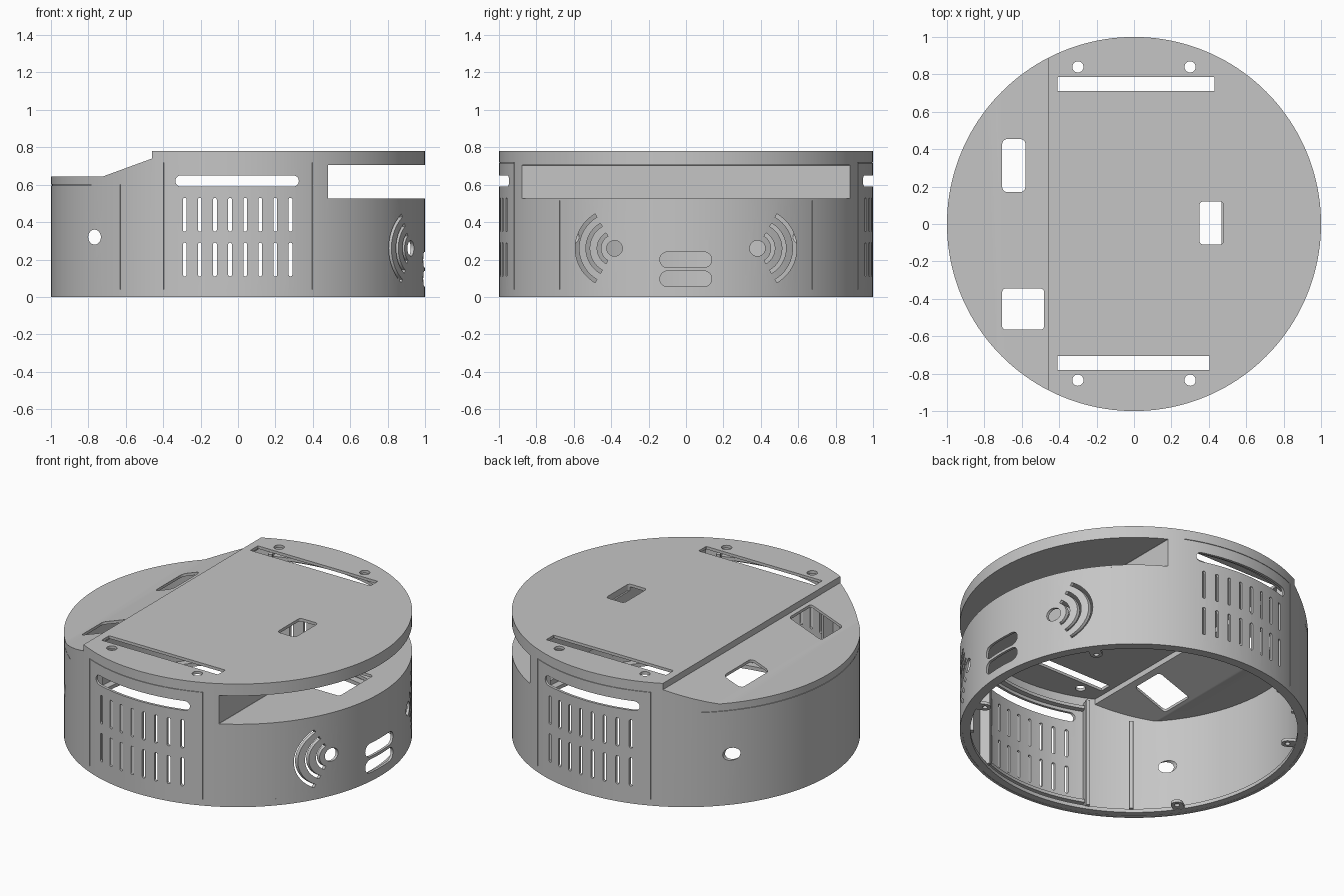
import bpy, bmesh, math
from mathutils import Matrix

old = bpy.data.objects.get("Cube")
if old:
    bpy.data.objects.remove(old, do_unlink=True)

grey = bpy.data.materials.new("matte grey")
grey.use_nodes = True
COLOR = (0.56, 0.56, 0.56, 1)
grey.diffuse_color = COLOR
grey.node_tree.nodes["Principled BSDF"].inputs["Base Color"].default_value = COLOR

# Maps profile (u, v) and extrusion w to x, y, z
AXES = {"x": lambda u, v, w: (w, u, v),
        "y": lambda u, v, w: (u, w, v),
        "z": lambda u, v, w: (u, v, w)}
INNER = 0.984  # inside radius of the thin wall


def prism(bm, pts, axis, lo, hi):
    """Extrude a closed 2D profile along an axis."""
    rows = [[bm.verts.new(AXES[axis](u, v, w)) for u, v in pts] for w in (lo, hi)]
    n = len(pts)
    faces = [bm.faces.new(rows[0]), bm.faces.new(rows[1])]
    for i in range(n):
        j = (i + 1) % n
        faces.append(bm.faces.new((rows[0][i], rows[0][j], rows[1][j], rows[1][i])))
    bmesh.ops.recalc_face_normals(bm, faces=faces)


def make(name, bm):
    mesh = bpy.data.meshes.new(name)
    bm.to_mesh(mesh)
    bm.free()
    obj = bpy.data.objects.new(name, mesh)
    bpy.context.collection.objects.link(obj)
    mesh.materials.append(grey)
    return obj


def solid(name, *args):
    bm = bmesh.new()
    prism(bm, *args)
    return make(name, bm)


def boolean(obj, tool, operation):
    mod = obj.modifiers.new("cut", "BOOLEAN")
    mod.object, mod.operation, mod.solver = tool, operation, "EXACT"
    mod.use_self = True
    bpy.context.view_layer.objects.active = obj
    bpy.ops.object.modifier_apply(modifier=mod.name)
    bpy.data.objects.remove(tool, do_unlink=True)


def smooth(obj):
    bpy.ops.object.select_all(action="DESELECT")
    obj.select_set(True)
    bpy.context.view_layer.objects.active = obj
    bpy.ops.object.shade_smooth_by_angle(angle=math.radians(30))


def ellipse(cx, cy, rx, ry, n=24):
    return [(cx + rx * math.cos(math.tau * i / n), cy + ry * math.sin(math.tau * i / n))
            for i in range(n)]


def rounded(x0, x1, y0, y1, r, n=6):
    """Rounded rectangle; r of half the short side gives a stadium."""
    r = min(r, (x1 - x0) / 2 - 0.0005, (y1 - y0) / 2 - 0.0005)
    corners = [(x1 - r, y1 - r), (x0 + r, y1 - r), (x0 + r, y0 + r), (x1 - r, y0 + r)]
    return [(cx + r * math.cos(math.pi / 2 * (k + i / n)), cy + r * math.sin(math.pi / 2 * (k + i / n)))
            for k, (cx, cy) in enumerate(corners) for i in range(n + 1)]


def sector(cx, cy, r0, r1, a0, a1, n=24):
    """Annular sector, angles in degrees."""
    angles = [math.radians(a0 + (a1 - a0) * i / n) for i in range(n + 1)]
    ring = [(r1, a) for a in angles] + [(r0, a) for a in reversed(angles)]
    return [(cx + r * math.cos(a), cy + r * math.sin(a)) for r, a in ring]


# Outer form: a drum with a lowered, sloping left shoulder
body = solid("housing", ellipse(0, 0, 1, 1, 160), "z", 0, 1)
roof = [(-1.1, -0.1), (1.1, -0.1), (1.1, 0.78), (-0.46, 0.78), (-0.46, 0.74),
        (-0.72, 0.645), (-1.1, 0.645)]
boolean(body, solid("roof_form", roof, "y", -1.1, 1.1), "INTERSECT")

# Inner cavity, leaving thin walls and the scanner bay's floor and back
cavity = solid("cavity", ellipse(0, 0, INNER, INNER, 160), "z", -0.2, 1)
ceiling = [(-1.1, -0.1), (1.1, -0.1), (1.1, 0.508), (0.468, 0.508), (0.468, 0.762),
           (-0.444, 0.762), (-0.444, 0.728), (-0.723, 0.627), (-1.1, 0.627)]
boolean(cavity, solid("ceiling_form", ceiling, "y", -1.2, 1.2), "INTERSECT")
boolean(body, cavity, "DIFFERENCE")

# Scanner bay open to the right side
boolean(body, solid("bay", rounded(0.48, 1.2, 0.525, 0.705, 0.001, 1), "y", -1.2, 1.2), "DIFFERENCE")

cut = bmesh.new()
# Openings in the roof and the bay floor
for x0, x1, y0, y1, r in [(-0.705, -0.58, 0.17, 0.455, 0.03), (-0.705, -0.48, -0.565, -0.345, 0.02),
                          (-0.41, 0.43, 0.71, 0.785, 0.004), (-0.41, 0.405, -0.78, -0.705, 0.004)]:
    prism(cut, rounded(x0, x1, y0, y1, r), "z", 0.58, 0.9)
prism(cut, rounded(0.35, 0.478, -0.11, 0.12, 0.02), "z", 0.74, 0.9)
prism(cut, rounded(0.58, 0.83, -0.17, 0.17, 0.02), "z", 0.4, 0.6)
for x in (-0.3, 0.3):
    for y in (-0.835, 0.84):
        prism(cut, ellipse(x, y, 0.03, 0.03), "z", 0.7, 0.9)

# Vents and round ports on the front and back
prism(cut, rounded(-0.335, 0.325, 0.59, 0.65, 0.03), "y", -1.1, 1.1)
for i in range(8):
    x = -0.285 + 0.0808 * i
    for z in (0.11, 0.35):
        prism(cut, rounded(x - 0.01, x + 0.01, z, z + 0.18, 0.01), "y", -1.1, 1.1)
prism(cut, ellipse(-0.767, 0.32, 0.034, 0.04), "y", -1.1, 1.1)

# Speaker symbols and stadium ports on the right side
for side in (-1, 1):
    prism(cut, ellipse(side * 0.382, 0.26, 0.042, 0.042), "x", 0.7, 1.1)
    mid = 90 - 90 * side
    for r in (0.085, 0.145, 0.202):
        prism(cut, sector(side * 0.38, 0.26, r - 0.01, r + 0.01, mid - 60, mid + 60), "x", 0.7, 1.1)
for z in (0.055, 0.157):
    prism(cut, rounded(-0.14, 0.137, z, z + 0.084, 0.042), "x", 0.7, 1.1)

# Panel seams: uprights as (angle, top height), then top arcs
seams = []
for s in (-1, 1):
    seams += [(s * math.degrees(math.atan2(y, x)), top) for x, y, top in
              ((0.738, 0.675, 0.515), (0.397, 0.918, 0.72), (-0.397, 0.918, 0.72), (-0.63, 0.777, 0.6))]
for a, top in seams:
    prism(cut, sector(0, 0, 0.995, 1.02, a - 0.1, a + 0.1, 1), "z", 0.04, top)
for a0, a1, z in ((66.8, 113.2, 0.717), (246.8, 293.2, 0.717), (129.2, 230.8, 0.597)):
    prism(cut, sector(0, 0, 0.995, 1.02, a0, a1, 40), "z", z, z + 0.003)
boolean(body, make("openings", cut), "DIFFERENCE")
smooth(body)

# Base rim inside the bottom edge
bm = bmesh.new()
outer, inner = ellipse(0, 0, 0.99, 0.99, 160), ellipse(0, 0, 0.94, 0.94, 160)
loops = [[bm.verts.new((x, y, z)) for x, y in ring]
         for ring, z in ((outer, 0.002), (inner, 0.002), (inner, 0.025), (outer, 0.025))]
for k in range(4):
    a, b = loops[k], loops[(k + 1) % 4]
    for i in range(160):
        bm.faces.new((a[i], a[(i + 1) % 160], b[(i + 1) % 160], b[i]))
bmesh.ops.recalc_face_normals(bm, faces=bm.faces)
smooth(make("base_rim", bm))

# Screw lugs around the rim
for i, angle in enumerate((36, 150, 214, 337)):
    lug = solid(f"screw_lug_{i + 1}", rounded(0.86, 0.96, -0.035, 0.035, 0.034), "z", 0.004, 0.022)
    boolean(lug, solid("screw_hole", ellipse(0.895, 0, 0.015, 0.015), "z", -0.1, 0.1), "DIFFERENCE")
    lug.data.transform(Matrix.Rotation(math.radians(angle), 4, "Z"))

# Inner ribs behind the panel seams
for i, (a, top) in enumerate(seams):
    rib = solid(f"panel_rib_{i + 1}", rounded(0.92, 0.988, -0.012, 0.012, 0.001, 1), "z", 0.02, top - 0.005)
    rib.data.transform(Matrix.Rotation(math.radians(a), 4, "Z"))

# Inner frame rails behind the two vent panels
for name, mid in (("back", 90), ("front", 270)):
    for part, z in (("lower", 0.05), ("upper", 0.67)):
        smooth(solid(f"{name}_{part}_rail", sector(0, 0, 0.95, 0.988, mid - 23, mid + 23), "z", z, z + 0.02))
